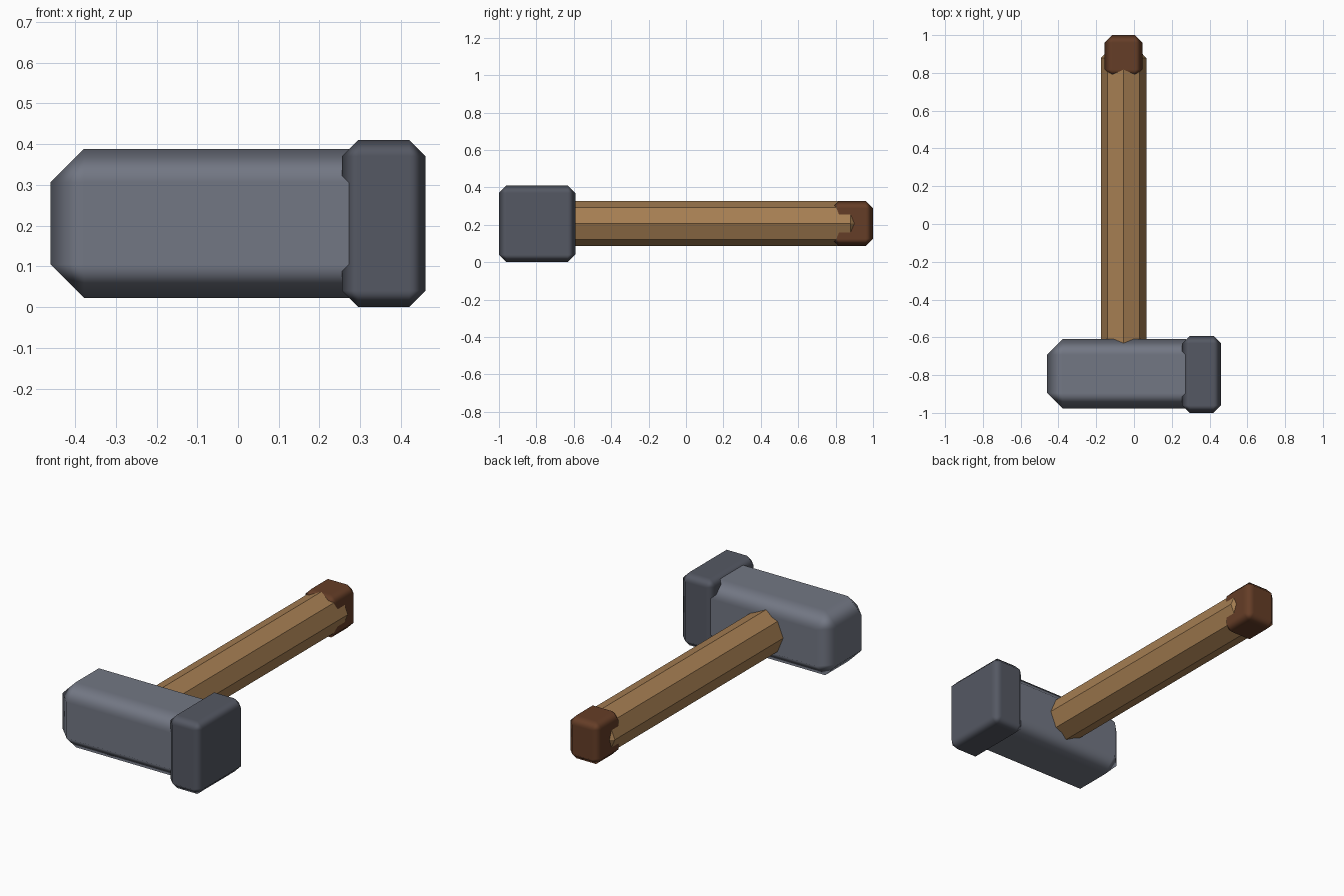
import bpy, bmesh, math
from mathutils import Matrix

if "Cube" in bpy.data.objects:
    bpy.data.objects.remove(bpy.data.objects["Cube"])


def material(name, rgb):
    m = bpy.data.materials.new(name)
    m.diffuse_color = (*rgb, 1)
    m.use_nodes = True
    m.node_tree.nodes["Principled BSDF"].inputs["Base Color"].default_value = m.diffuse_color
    return m


def add_object(name, bm, mat):
    mesh = bpy.data.meshes.new(name)
    bmesh.ops.recalc_face_normals(bm, faces=bm.faces[:])
    bm.to_mesh(mesh)
    bm.free()
    obj = bpy.data.objects.new(name, mesh)
    bpy.context.collection.objects.link(obj)
    mesh.materials.append(mat)
    return obj


def chamfered_box(name, lo, hi, width, mat):
    """Box between two corners with a single soft-shaded chamfer."""
    size = [b - a for a, b in zip(lo, hi)]
    centre = [(a + b) / 2 for a, b in zip(lo, hi)]
    bm = bmesh.new()
    bmesh.ops.create_cube(
        bm, size=1, matrix=Matrix.Translation(centre) @ Matrix.Diagonal((*size, 1)))
    for f in bm.faces:
        f.smooth = True
    obj = add_object(name, bm, mat)
    bev = obj.modifiers.new("chamfer", 'BEVEL')
    bev.width = width
    bev.segments = 1
    bev.harden_normals = True
    return obj


steel = material("steel", (0.17, 0.185, 0.23))
dark_steel = material("dark_steel", (0.09, 0.098, 0.125))
wood = material("wood", (0.38, 0.21, 0.085))
leather = material("leather", (0.13, 0.047, 0.02))

# Hammer head and its heavier striking face
chamfered_box("hammer_head", (-0.46, -0.977, 0.023), (0.357, -0.61, 0.388), 0.082, steel)
chamfered_box("striking_face", (0.255, -1.0, 0.0), (0.46, -0.592, 0.41), 0.04, dark_steel)

# Octagonal handle with chamfered ends, lofted along y
bm = bmesh.new()
rings = []
for y, r in ((-0.84, 0.08), (-0.80, 0.12), (0.88, 0.12), (0.92, 0.08)):
    rings.append([bm.verts.new((-0.055 + r * math.cos(i * math.pi / 4), y,
                                0.207 + r * math.sin(i * math.pi / 4))) for i in range(8)])
for a, b in zip(rings, rings[1:]):
    for i in range(8):
        j = (i + 1) % 8
        bm.faces.new((a[i], a[j], b[j], b[i]))
bm.faces.new(rings[0])
bm.faces.new(rings[-1])
add_object("handle", bm, wood)

# Pommel block at the end of the handle
chamfered_box("pommel", (-0.155, 0.778, 0.086), (0.045, 1.0, 0.328), 0.04, leather)
